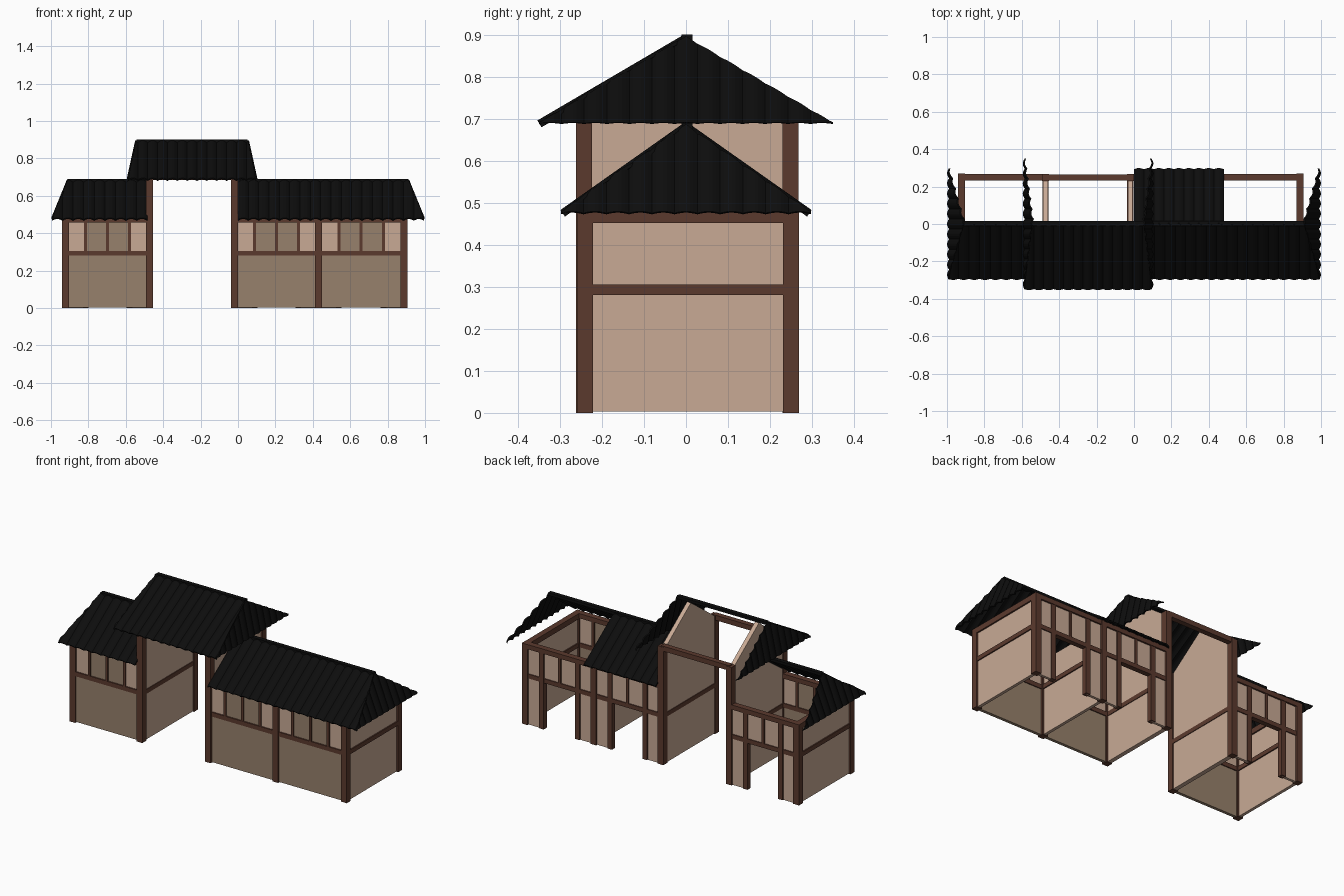
import bpy, bmesh, math
from mathutils import Vector

if "Cube" in bpy.data.objects:
    bpy.data.objects.remove(bpy.data.objects["Cube"])


def mat(name, rgb):
    m = bpy.data.materials.new(name)
    m.diffuse_color = (*rgb, 1)
    m.use_nodes = True
    m.node_tree.nodes["Principled BSDF"].inputs["Base Color"].default_value = m.diffuse_color
    return m


WOOD = mat("dark wood", (0.105, 0.042, 0.027))
PLASTER = mat("pale plaster", (0.58, 0.40, 0.30))
SHADE = mat("brown plaster", (0.31, 0.22, 0.15))
TILE = mat("black tile", (0.004, 0.004, 0.004))


def finish(name, bm, m):
    me = bpy.data.meshes.new(name)
    bmesh.ops.recalc_face_normals(bm, faces=bm.faces)
    bm.to_mesh(me)
    bm.free()
    me.materials.append(m)
    ob = bpy.data.objects.new(name, me)
    bpy.context.collection.objects.link(ob)
    return ob


def box(name, x0, x1, y0, y1, z0, z1, m):
    bm = bmesh.new()
    bmesh.ops.create_cube(bm, size=1)
    for v in bm.verts:
        v.co = ((x0 + x1) / 2 + v.co.x * (x1 - x0),
                (y0 + y1) / 2 + v.co.y * (y1 - y0),
                (z0 + z1) / 2 + v.co.z * (z1 - z0))
    return finish(name, bm, m)


def tiled_slope(name, start, along, length, slope, inset0=0, inset1=0):
    """Corrugated slope; its ends are cut back by the insets at the ridge."""
    start, along, slope = Vector(start), Vector(along), Vector(slope)
    n = along.cross(slope).normalized()
    rows = max(1, round(length / 0.054))
    steps = rows * 6
    bm = bmesh.new()
    rings = []
    for i in range(steps + 1):
        u = length * i / steps
        t = 1.0
        if inset0:
            t = min(t, u / inset0)
        if inset1:
            t = min(t, (length - u) / inset1)
        t = max(t, 0.012)
        wave = 0.011 * abs(math.sin(math.pi * rows * u / length)) - 0.004
        p = start + along * u
        top = n * wave
        low = n * (wave - 0.008)
        q = slope * t
        rings.append([bm.verts.new(c) for c in
                      (p + low, p + top, p + q + top, p + q + low)])
    for a, b in zip(rings, rings[1:]):
        for k in range(4):
            j = (k + 1) % 4
            bm.faces.new((a[k], a[j], b[j], b[k]))
    bm.faces.new(rings[0])
    bm.faces.new(rings[-1])
    return finish(name, bm, TILE)


YF, YB = -0.24, 0.25          # post lines, front and back
P = 0.019                     # half post width
RAIL0, RAIL1 = 0.28, 0.306
TOP = 0.485


# main posts
for x in (-0.922, 0.43, 0.887):
    for side, y in (("front", YF), ("back", YB)):
        box(side + "_post", x - P, x + P, y - P, y + P, 0, TOP, WOOD)
for x in (-0.473, -0.018):
    for side, y in (("front", -0.243), ("back", 0.249)):
        box(side + "_gate_post", x - P, x + P, y - P, y + P, 0, 0.71, WOOD)

# bays: front wall, back wall with doorway, rails and studs
for x0, x1 in ((-0.903, -0.492), (0.001, 0.411), (0.449, 0.868)):
    w = x1 - x0
    studs = [x0 + w * f for f in (0.215, 0.5, 0.785)]
    box("front_lower_wall", x0, x1, YF - 0.01, YF + 0.008, 0.003, RAIL0, SHADE)
    for side, y in (("front", YF), ("back", YB)):
        box(side + "_middle_rail", x0, x1, y - 0.016, y + 0.014, RAIL0, RAIL1, WOOD)
        box(side + "_top_beam", x0 - 0.02, x1 + 0.02, y - 0.018, y + 0.018, 0.457, TOP, WOOD)
        edges = [x0] + studs + [x1]
        for i in range(4):
            m = SHADE if side == "front" and i in (1, 2) else PLASTER
            box(side + "_upper_panel", edges[i], edges[i + 1],
                y - 0.008, y + 0.008, RAIL1, 0.457, m)
        for i, x in enumerate(studs):
            z0 = 0 if side == "back" and i != 1 else RAIL1
            r = 0.015 if z0 == 0 else 0.008
            box(side + "_stud", x - r, x + r, y - 0.015, y + 0.015, z0, 0.457, WOOD)
    box("back_wall_left", x0, studs[0], YB - 0.008, YB + 0.008, 0, RAIL0, PLASTER)
    box("back_wall_right", studs[2], x1, YB - 0.008, YB + 0.008, 0, RAIL0, PLASTER)

# outer end walls and partition
for x in (-0.922, 0.43, 0.887):
    box("end_wall", x - 0.009, x + 0.009, YF, YB, 0.003, 0.457, PLASTER)
    box("end_middle_rail", x - 0.016, x + 0.016, YF, YB, RAIL0, RAIL1, WOOD)
    if x != 0.43:
        box("end_top_beam", x - 0.018, x + 0.018, YF, YB, 0.452, TOP, WOOD)

# gate side walls with gable tops
for x in (-0.473, -0.020):
    box("gate_wall", x - 0.013, x + 0.013, -0.243, 0.249, 0.003, 0.70, PLASTER)
    box("gate_wall_rail", x - 0.017, x + 0.017, -0.243, 0.249, RAIL0, RAIL1, WOOD)
    bm = bmesh.new()
    tri = [bm.verts.new((x - 0.013, y, z)) for y, z in ((-0.24, 0.70), (0.24, 0.70), (0, 0.875))]
    f = bm.faces.new(tri)
    g = bmesh.ops.extrude_face_region(bm, geom=[f])["geom"]
    bmesh.ops.translate(bm, vec=(0.026, 0, 0),
                        verts=[v for v in g if isinstance(v, bmesh.types.BMVert)])
    finish("gable_wall", bm, PLASTER)
for y in (-0.243, 0.249):
    box("gate_cross_beam", -0.473, -0.018, y - 0.016, y + 0.016, 0.685, 0.715, WOOD)

# front slopes (the back is only partly roofed)
WS = (0, 0.295, 0.208)
tiled_slope("left_roof_front", (-0.995, -0.295, 0.477), (1, 0, 0), 0.51, WS, 0.085, 0)
tiled_slope("right_roof_front", (0.0, -0.295, 0.477), (1, 0, 0), 0.995, WS, 0, 0.085)
tiled_slope("gate_roof_front", (-0.588, -0.35, 0.69), (1, 0, 0), 0.685, (0, 0.35, 0.205), 0.045, 0.045)
tiled_slope("right_roof_back", (0.48, 0.295, 0.477), (-1, 0, 0), 0.48, (0, -0.295, 0.208))

# steep triangular roof ends
for name, x, inset, h, z, rise in (("left_roof_end", -0.993, 0.085, 0.298, 0.477, 0.208),
                                   ("right_roof_end", 0.993, -0.085, 0.298, 0.477, 0.208),
                                   ("gate_roof_left_end", -0.588, 0.045, 0.35, 0.69, 0.205),
                                   ("gate_roof_right_end", 0.097, -0.045, 0.35, 0.69, 0.205)):
    s = -1 if inset > 0 else 1
    tiled_slope(name, (x, -s * h, z), (0, s, 0), 2 * h, (inset, 0, rise), h, h)

# ridge caps
for name, x0, x1, z in (("left_ridge", -0.91, -0.485, 0.688), ("right_ridge", 0, 0.91, 0.688),
                        ("gate_ridge", -0.542, 0.052, 0.898)):
    box(name, x0, x1, -0.011, 0.015, z - 0.014, z + 0.002, TILE)
